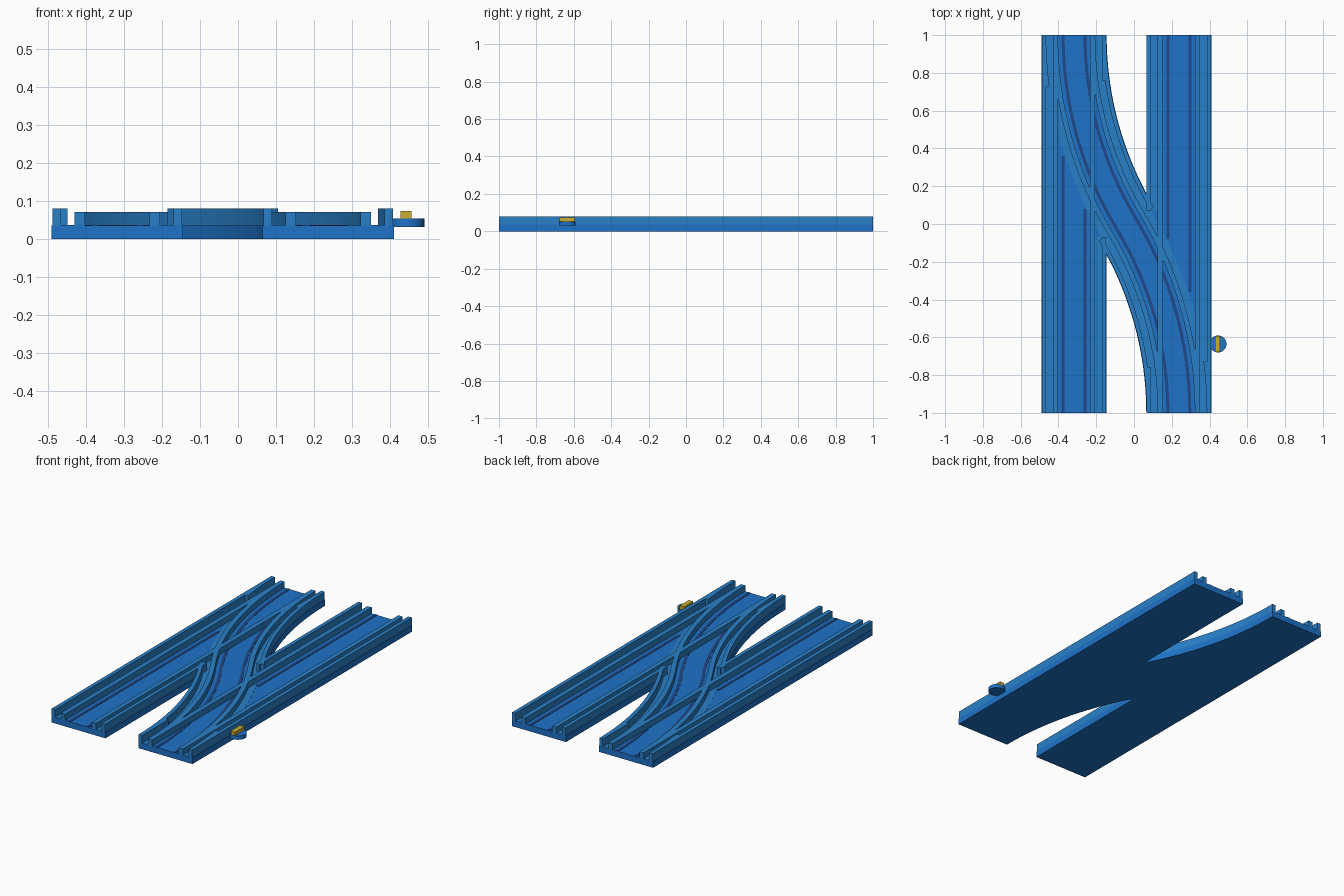
import bpy, bmesh, math
from mathutils import Vector

cube = bpy.data.objects.get("Cube")
if cube:
    bpy.data.objects.remove(cube, do_unlink=True)


def material(name, r, g, b):
    m = bpy.data.materials.new(name)
    m.diffuse_color = (r, g, b, 1)
    m.use_nodes = True
    m.node_tree.nodes["Principled BSDF"].inputs["Base Color"].default_value = (r, g, b, 1)
    return m


BLUE = material("track_blue", 0.013, 0.17, 0.578)
LIGHT = material("rail_light_blue", 0.022, 0.216, 0.578)
NAVY = material("grip_strip_navy", 0.014, 0.065, 0.25)
YELLOW = material("lever_yellow", 0.6, 0.42, 0.03)

# Layout: two parallel lanes joined by an S curve, symmetric by a half turn
MID = -0.04                      # x of the symmetry axis
SHIFT = 0.2775                   # lane distance from the axis
ANGLE = 2 * math.atan(SHIFT)     # turn of each arc
RADIUS = 1 / math.sin(ANGLE)
HALF = 0.1725                    # half width of a lane
FLOOR, INNER_TOP, OUTER_TOP = 0.035, 0.07, 0.08
OUTER = (0.148, 0.17)
INNER = (0.085, 0.112)
GAP = (0.112, 0.148)
GRIP = (0.05, 0.066)


def straight(t, off):
    return Vector((off - SHIFT, t))


def curve(t, off):
    """Point on the S curve; t runs from 1 (back) to -1 (front)."""
    if t < 0:
        return -curve(-t, -off)
    a = (1 - t) * ANGLE
    r = RADIUS - off
    return Vector((RADIUS - SHIFT - r * math.cos(a), 1 - r * math.sin(a)))


def add_object(name, bm, mat):
    bmesh.ops.recalc_face_normals(bm, faces=bm.faces)
    me = bpy.data.meshes.new(name)
    bm.to_mesh(me)
    bm.free()
    me.materials.append(mat)
    ob = bpy.data.objects.new(name, me)
    bpy.context.collection.objects.link(ob)
    return ob


def sweep(name, path, offs, z, span, mat, turn=1):
    """Rectangular bar between two side offsets, swept along a path."""
    n = 1 if path is straight else max(4, round(abs(span[1] - span[0]) * 16))
    bm = bmesh.new()
    rings = []
    for i in range(n + 1):
        t = span[0] + (span[1] - span[0]) * i / n
        ring = []
        for off, h in ((offs[0], z[0]), (offs[1], z[0]), (offs[1], z[1]), (offs[0], z[1])):
            p = path(t, off) * turn
            ring.append(bm.verts.new((p.x + MID, p.y, h)))
        rings.append(ring)
    for a, b in zip(rings, rings[1:]):
        for k in range(4):
            j = (k + 1) % 4
            bm.faces.new((a[k], a[j], b[j], b[k]))
    bm.faces.new(rings[0])
    bm.faces.new(rings[-1])
    return add_object(name, bm, mat)


def left(offs):
    return (-offs[1], -offs[0])


# Base plates
sweep("curve_base", curve, (-HALF, HALF), (0, FLOOR), (1, -1), BLUE)

inner_z = (FLOOR, INNER_TOP)
outer_z = (FLOOR, OUTER_TOP)
paint_z = (FLOOR, FLOOR + 0.001)
grip_z = (FLOOR, FLOOR + 0.002)

for turn, side in ((1, "left"), (-1, "right")):
    def part(name, *args):
        sweep(f"{side}_{name}", *args, turn)

    part("lane_base", straight, (-HALF, HALF), (0, FLOOR), (1, -1), BLUE)

    # Straight lane rails
    part("lane_outside_wall", straight, left(OUTER), outer_z, (1, -1), LIGHT)
    part("lane_inside_wall_back", straight, OUTER, outer_z, (1, 0.76), LIGHT)
    part("lane_inside_wall_front", straight, OUTER, outer_z, (-0.07, -1), LIGHT)
    part("lane_running_rail_a", straight, left(INNER), inner_z, (1, -1), LIGHT)
    part("lane_running_rail_b", straight, INNER, inner_z, (1, -1), LIGHT)

    # Curved rails; the wall is open where it crosses the straight lane
    part("curve_wall_stub", curve, left(OUTER), outer_z, (1, 0.76), LIGHT)
    part("curve_wall", curve, left(OUTER), outer_z, (0, -1), LIGHT)
    part("curve_running_rail", curve, left(INNER), inner_z, (1, -1), LIGHT)

    # Wheel channels between walls and running rails
    part("lane_channel_outside", straight, left(GAP), paint_z, (1, -1), LIGHT)
    part("lane_channel_inside", straight, GAP, paint_z, (-0.07, -1), LIGHT)
    part("curve_channel", curve, left(GAP), paint_z, (1, -1), LIGHT)

    # Dark grip strips
    part("lane_grip_a", straight, left(GRIP), grip_z, (0.36, -1), NAVY)
    part("lane_grip_b", straight, GRIP, grip_z, (0.08, -1), NAVY)
    part("curve_grip", curve, left(GRIP), grip_z, (1, -1), NAVY)

# Switch knob with its lever bar
bm = bmesh.new()
bmesh.ops.create_cone(bm, cap_ends=True, segments=32, radius1=0.045, radius2=0.045, depth=0.022)
knob = add_object("switch_knob", bm, BLUE)
knob.location = (0.445, -0.635, 0.042)
for p in knob.data.polygons:
    p.use_smooth = len(p.vertices) == 4
knob.data.set_sharp_from_angle(angle=math.radians(40))

bm = bmesh.new()
bmesh.ops.create_cube(bm, size=1)
bmesh.ops.scale(bm, vec=(0.028, 0.084, 0.021), verts=bm.verts)
lever = add_object("switch_lever", bm, YELLOW)
lever.location = (0.442, -0.635, 0.0625)
